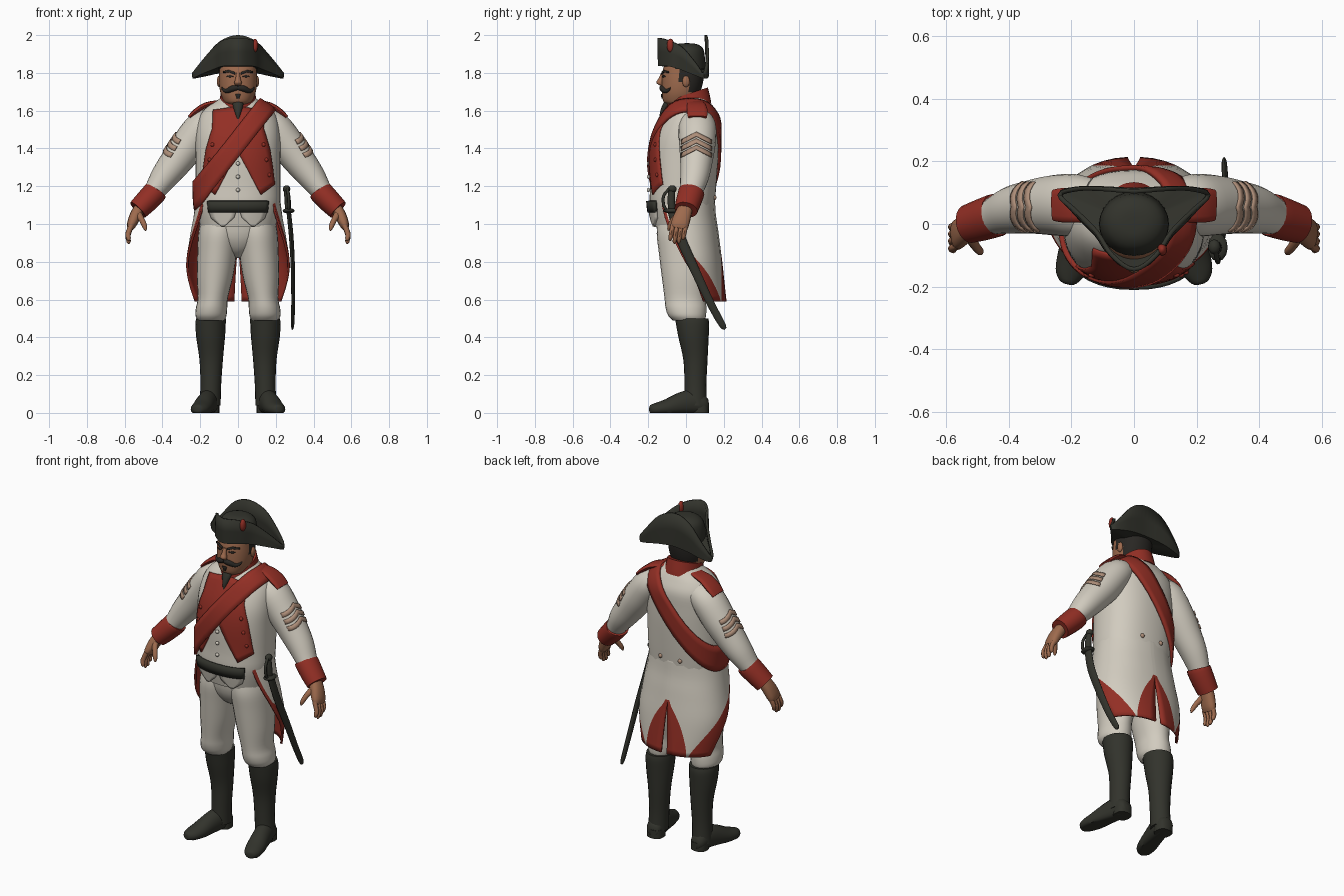
import bpy, bmesh, math
from mathutils import Vector as V
from mathutils.bvhtree import BVHTree

COL = {"white_cloth": (.64, .60, .52), "red_cloth": (.29, .028, .018), "black_leather": (.032, .033, .025),
       "skin": (.34, .145, .075), "tan_braid": (.42, .27, .19), "dark_hair": (.022, .02, .017)}
M = {}
for key, c in COL.items():
    M[key] = bpy.data.materials.new(key)
    M[key].diffuse_color = (*c, 1)
W, R, K, S, T, H = COL
X, Y, Z = V((1, 0, 0)), V((0, 1, 0)), V((0, 0, 1))


def build(name, verts, faces, mats, idx=None, mirror=False, thick=0, fix=True, off=-1):
    me = bpy.data.meshes.new(name)
    me.from_pydata([(v[0], v[1], max(v[2], 0)) for v in verts], [], faces)
    if fix:
        bm = bmesh.new()
        bm.from_mesh(me)
        bmesh.ops.recalc_face_normals(bm, faces=bm.faces)
        bm.to_mesh(me)
        bm.free()
    for m in mats:
        me.materials.append(M[m])
    if idx:
        me.polygons.foreach_set("material_index", idx)
    me.polygons.foreach_set("use_smooth", [True] * len(me.polygons))
    me.set_sharp_from_angle(angle=math.radians(50))
    ob = bpy.data.objects.new(name, me)
    bpy.context.collection.objects.link(ob)
    if mirror:
        ob.modifiers.new("mirror", 'MIRROR')
    if thick:
        s = ob.modifiers.new("thickness", 'SOLIDIFY')
        s.thickness, s.offset, s.material_offset = thick, off, 1 if len(mats) > 1 else 0
    return ob


def spline(pts, k, closed=False):
    n, out = len(pts), []
    get = (lambda i: pts[i % n]) if closed else (lambda i: pts[min(max(i, 0), n - 1)])
    for i in range(n if closed else n - 1):
        for s in range(k):
            t = s / k
            out.append([.5 * (2 * b + (c - a) * t + (2 * a - 5 * b + 4 * c - d) * t * t + (3 * b - a - 3 * c + d) * t ** 3)
                        for a, b, c, d in zip(get(i - 1), get(i), get(i + 1), get(i + 2))])
    return out if closed else out + [list(pts[-1])]


def oval(a, p):
    c, s = math.cos(a), math.sin(a)
    return math.copysign(abs(c) ** (2 / p), c), math.copysign(abs(s) ** (2 / p), s)


def tube(name, st, mat, n=16, k=3, p=2, flat=False, ref=Y, mirror=False, rule=None, tilt=0):
    """Skin over oval stations (x, y, z, radius 1, radius 2)."""
    st = spline(st, k)
    verts, faces = [], []
    for i, (x, y, z, r1, r2) in enumerate(st):
        d = Z if flat else (V(st[min(i + 1, len(st) - 1)][:3]) - V(st[max(i - 1, 0)][:3])).normalized()
        u = ref.cross(d).normalized()
        v = d.cross(u)
        for j in range(n):
            a, b = oval(2 * math.pi * j / n, p)
            q = V((x, y, z)) + u * (a * r1) + v * (b * r2)
            q.z += tilt * q.y
            verts.append(q)
    for i in range(len(st) - 1):
        for j in range(n):
            a, b = i * n + j, i * n + (j + 1) % n
            faces.append((a, b, b + n, a + n))
    faces += [tuple(range(n)), tuple(range(len(verts) - n, len(verts)))]
    mats = mat if isinstance(mat, list) else [mat]
    idx = [rule(sum((verts[v] for v in f), V()) / len(f)) for f in faces] if rule else None
    return build(name, verts, faces, mats, idx, mirror)


def ball(name, c, r, mat, mirror=False, n=12):
    st = []
    for i in range(9):
        t = .04 + (math.pi - .08) * i / 8
        st.append((c[0], c[1], c[2] - r[2] * math.cos(t), r[0] * math.sin(t), r[1] * math.sin(t)))
    return tube(name, st, mat, n, 1, flat=True, mirror=mirror)


def tree_of(ob):
    return BVHTree.FromPolygons([v.co.copy() for v in ob.data.vertices], [tuple(f.vertices) for f in ob.data.polygons])


def drape(name, mat, tree, ray, nu, nv, off, mirror=False, closed=False):
    """Thin cloth laid on a surface by casting rays."""
    verts, norms, faces, cols = [], [], [], nu if closed else nu + 1
    for i in range(cols):
        for j in range(nv + 1):
            o, d = ray(i / nu, j / nv)
            hit = tree.ray_cast(o, d)
            if hit[0] is None:
                hit = tree.find_nearest(o + d)
            verts.append(hit[0] + hit[1] * off)
            norms.append(hit[1])
    for i in range(nu):
        for j in range(nv):
            a, b = i * (nv + 1) + j, ((i + 1) % cols) * (nv + 1) + j
            faces.append((a, b, b + 1, a + 1))
    f = faces[len(faces) // 2]
    if (verts[f[1]] - verts[f[0]]).cross(verts[f[3]] - verts[f[0]]).dot(norms[f[0]]) < 0:
        faces = [q[::-1] for q in faces]
    return build(name, verts, faces, [mat], mirror=mirror, thick=off * 1.1, fix=False)


def strip(A, B, d):
    def along(P, u):
        i = min(int(u * (len(P) - 1)), len(P) - 2)
        return V(P[i]).lerp(V(P[i + 1]), u * (len(P) - 1) - i)

    def ray(u, v):
        p = along(A, u).lerp(along(B, u), v)
        return p - d, d
    return ray


def front(*pts):
    return [(x, 0, z) for x, z in pts]


# Torso of the coat, and things laid on it
torso = tube("torso", [(0, -.012, .985, .2, .158), (0, -.02, 1.1, .222, .172), (0, -.015, 1.2, .225, .175),
                       (0, -.01, 1.35, .225, .18), (0, 0, 1.46, .225, .172), (0, .018, 1.55, .212, .152),
                       (0, .022, 1.61, .175, .122), (0, .025, 1.65, .115, .095), (0, .025, 1.68, .08, .075)],
             W, 40, 4, 2.3, flat=True)
tt = tree_of(torso)
drape("lapel", R, tt, strip(front((0, 1.62), (0, 1.5), (0, 1.38), (.06, 1.27), (.12, 1.155)),
                            front((.13, 1.6), (.135, 1.5), (.165, 1.4), (.18, 1.3), (.19, 1.21)), Y), 16, 6, .008, True)
drape("waistcoat_flap", W, tt, strip(front((.008, 1.07), (.02, 1.035), (.07, .99)),
                                     front((.15, 1.07), (.135, 1.03), (.085, .99)), Y), 8, 5, .012, True)
D, N = V((.39, 0, .5)).normalized(), V((.5, 0, -.39)).normalized()
drape("shoulder_sash", R, tt, lambda u, v: (V((-.045, 0, 1.375)) + N * (.1 * v - .05),
      Y * math.cos(2 * math.pi * u) + D * math.sin(2 * math.pi * u)), 72, 4, .016, closed=True)
drape("belt", K, tt, lambda u, v: (V((0, -.02, 1.065 + .058 * v)), V((math.sin(1.7 * u - .85), -math.cos(1.7 * u - .85), 0))),
      20, 2, .018)
for x, z, m in [(.135, 1.42, R), (.15, 1.34, R), (.165, 1.26, R), (.0, 1.32, W), (0, 1.25, W), (0, 1.18, W)]:
    p = tt.ray_cast(V((x, -1, z)), Y)[0]
    ball("front_button", p - Y * .008, (.011, .009, .011), m, x > 0, 10)
ball("back_button", (.065, .15, 1.14), (.013, .012, .013), T, True, 10)

# Coat tails: open skirt with red lining and turned back corners
rows = spline([(1.14, .222, .172, -.019, 130), (1.05, .235, .176, -.018, 122), (.97, .248, .182, -.012, 113),
               (.9, .26, .185, -.006, 104), (.8, .274, .192, 0, 91), (.7, .27, .203, 0, 77), (.59, .25, .215, 0, 66)], 3)
verts, faces, idx = [], [], []
for z, rx, ry, cy, pm in rows:
    k = min(max((z - .6) / .3, 0), 1)
    a, b, p0 = max(.42 * (1 - k), .02), .46 + .49 * k, math.radians(3.5) * (1 - k)
    cuts = [a * i / 3 for i in range(3)] + [a + (b - a) * i / 7 for i in range(7)] + [b + (1 - b) * i / 4 for i in range(5)]
    for s in cuts:
        c, n = oval(p0 + s * (math.radians(pm) - p0), 2.2)
        verts.append((rx * n, cy + ry * c, z))
nc = 15
for i in range(len(rows) - 1):
    for j in range(nc - 1):
        a = i * nc + j
        faces.append((a, a + 1, a + nc + 1, a + nc))
        idx.append(1 if j > 9 or (j < 3 and rows[i][0] < .905) else 0)
build("coat_tails", verts, faces, [W, R, R], idx, True, .012, False)

# Arms, braid, cuffs and shoulder straps
arm = tube("sleeve", [(.13, .06, 1.545, .072, .085), (.19, .06, 1.51, .09, .1), (.26, .06, 1.42, .092, .096),
                      (.325, .055, 1.335, .085, .086), (.39, .045, 1.25, .073, .076), (.45, .025, 1.165, .054, .06),
                      (.49, .012, 1.12, .05, .055)], W, 24, 4, mirror=True)
ta = tree_of(arm)
for z in (1.485, 1.45, 1.415):
    A = [(.3, -.022, z - .04), (.3, .055, z), (.3, .132, z - .04)]
    drape("sleeve_chevron", T, ta, strip(A, [(x, y, h - .023) for x, y, h in A], -X), 12, 2, .006, True)
tube("cuff", [(.437, .03, 1.172, .062, .068), (.445, .027, 1.162, .064, .07), (.49, .012, 1.115, .061, .067),
              (.53, 0, 1.075, .056, .062)], R, 20, 2, mirror=True)
tube("shoulder_strap", [(.09, .045, 1.648, .01, .04), (.17, .055, 1.63, .014, .05), (.225, .06, 1.595, .014, .055),
                        (.258, .06, 1.565, .01, .05)], R, 12, 3, 3, mirror=True)

# Hands
tube("palm", [(.51, .004, 1.1, .03, .035), (.54, -.015, 1.05, .031, .044), (.562, -.032, 1.0, .026, .048),
              (.57, -.038, .975, .016, .042)], S, 14, 3, 2.4, mirror=True)
for i, ln in enumerate((.065, .08, .078, .06)):
    y = -.07 + .023 * i
    tube("finger", [(.563, y, .995, .014, .013), (.582, y - .008, .975 - ln * .4, .014, .012),
                    (.578, y - .014, .985 - ln, .011, .01), (.574, y - .016, .978 - ln, .004, .004)], S, 8, 2, mirror=True)
tube("thumb", [(.53, -.035, 1.055, .02, .018), (.508, -.07, 1.02, .015, .014), (.493, -.088, .985, .013, .012),
               (.489, -.094, .965, .004, .004)], S, 10, 2, mirror=True)

# Breeches and boots
tube("breeches_leg", [(.09, -.01, 1.03, .105, .135), (.1, -.01, .95, .11, .145), (.11, -.006, .85, .105, .138),
                      (.122, -.004, .72, .096, .124), (.133, -.004, .61, .08, .11), (.14, 0, .555, .083, .108),
                      (.143, .006, .515, .082, .1), (.143, .015, .49, .07, .085)], W, 24, 4, flat=True, mirror=True)
tube("breeches_seat", [(0, -.005, .82, .02, .04), (0, -.005, .86, .09, .1), (0, -.008, .93, .17, .138),
                       (0, -.01, 1.02, .19, .15)], W, 28, 3, flat=True)
tube("boot_shaft", [(.143, .03, .5, .079, .088), (.145, .035, .47, .08, .088), (.145, .04, .4, .076, .08),
                    (.142, .05, .28, .062, .064), (.144, .05, .15, .055, .058), (.148, .052, .04, .056, .06)],
     K, 20, 4, flat=True, mirror=True)
tube("boot_foot", [(.143, .118, .045, .03, .03), (.146, .095, .045, .046, .05), (.155, .04, .055, .05, .07),
                   (.172, -.03, .045, .052, .062), (.19, -.1, .028, .054, .045), (.205, -.155, .02, .047, .034),
                   (.212, -.185, .02, .028, .024), (.214, -.193, .02, .01, .012)], K, 18, 3, ref=Z, mirror=True)
tube("boot_heel", [(.147, .075, 0, .048, .046), (.147, .075, .05, .048, .046)], K, 16, 1, 2.6, flat=True, mirror=True)

# Head: hair is the back and temples
head = tube("head", [(0, .01, 1.58, .07, .08), (0, -.015, 1.63, .068, .085), (0, -.03, 1.65, .076, .09),
                     (0, -.027, 1.69, .092, .1), (0, -.02, 1.74, .1, .108), (0, -.014, 1.8, .1, .111),
                     (0, -.01, 1.85, .095, .1), (0, -.005, 1.89, .06, .07)], [S, H], 36, 5, 2.15, flat=True,
            rule=lambda c: 1 if c.z > 1.70 and (c.y > .02 or (c.z > 1.75 and c.y > -.03)) else 0)
th = tree_of(head)
ball("ear", (.1, .0, 1.755), (.012, .02, .03), S, True)
tube("nose", [(0, -.122, 1.8, .01, .01), (0, -.132, 1.77, .013, .015), (0, -.14, 1.748, .02, .018),
              (0, -.128, 1.732, .014, .01)], S, 10, 3, flat=True)
drape("eyebrow", H, th, strip(front((.016, 1.803), (.045, 1.814), (.075, 1.808)),
                              front((.016, 1.791), (.045, 1.802), (.075, 1.8)), Y), 8, 2, .007, True)
drape("eye", H, th, strip(front((.025, 1.783), (.042, 1.788), (.06, 1.783)),
                          front((.025, 1.779), (.042, 1.776), (.06, 1.779)), Y), 6, 2, .003, True)
tube("moustache", [(0, -.13, 1.722, .012, .012), (.03, -.126, 1.717, .016, .014), (.058, -.108, 1.704, .012, .012),
                   (.078, -.09, 1.712, .007, .007), (.086, -.083, 1.724, .002, .002)], H, 10, 3, mirror=True)
drape("lower_lip_beard", H, th, strip(front((-.014, 1.688), (-.006, 1.665)), front((.014, 1.688), (.006, 1.665)), Y), 3, 3, .006)

# Collar and neck cloth
tube("collar", [(0, .012, 1.595, .112, .122), (0, .012, 1.62, .104, .118), (0, .008, 1.685, .092, .108)],
     R, 28, 3, flat=True, tilt=.33)
tube("neck_cloth", [(0, -.135, 1.55, .004, .006), (0, -.122, 1.59, .016, .016), (0, -.105, 1.63, .028, .02),
                    (0, -.095, 1.655, .024, .016)], K, 12, 3, flat=True)


# Three cornered hat: turned up brim around a crown
def loop(half):
    return spline(half + [(-x, y, z) for x, y, z in half[-2:0:-1]], 4, True)


top = loop([(0, .105, 2.0), (.1, .112, 1.965), (.18, .112, 1.875), (.238, .092, 1.8), (.19, .045, 1.86),
            (.12, -.025, 1.94), (.07, -.1, 1.975), (0, -.145, 1.985)])
low = loop([(0, .112, 1.81), (.1, .116, 1.802), (.18, .115, 1.785), (.236, .097, 1.775), (.185, .03, 1.80),
            (.122, -.035, 1.825), (.078, -.095, 1.84), (0, -.143, 1.842)])
mid = [[(a + b) / 2 for a, b in zip(p, q)] for p, q in zip(top, low)]
inner = [[q[0] * .5, q[1] * .5, (q[2] + 1.83) / 2] for q in low]
n = len(top)
verts = top + mid + low + inner + [(0, 0, 1.83)]
faces = [(r * n + j, r * n + (j + 1) % n, (r + 1) * n + (j + 1) % n, (r + 1) * n + j) for r in range(3) for j in range(n)]
faces += [(3 * n + j, 3 * n + (j + 1) % n, 4 * n) for j in range(n)]
build("hat_brim", verts, faces, [K], thick=.014, off=0)
tube("hat_crown", [(0, .0, 1.82, .112, .104), (0, 0, 1.88, .11, .1), (0, .005, 1.93, .095, .085),
                   (0, .005, 1.953, .055, .05), (0, .005, 1.957, .01, .01)], K, 24, 3, flat=True)
ball("hat_cockade", (.09, -.082, 1.945), (.016, .02, .036), R)

# Sabre in its scabbard on the left hip
tube("scabbard", [(.268, -.072, 1.07, .012, .026), (.282, -.03, .93, .012, .026), (.291, .05, .75, .011, .024),
                  (.292, .13, .58, .01, .021), (.289, .19, .47, .009, .018), (.288, .208, .445, .004, .008)], K, 12, 4)
tube("sabre_grip", [(.267, -.072, 1.06, .014, .018), (.263, -.078, 1.12, .017, .02), (.258, -.075, 1.18, .014, .018)], K, 12, 3)
ball("sabre_pommel", (.257, -.073, 1.185), (.02, .024, .02), K)
ball("sabre_guard", (.268, -.075, 1.07), (.032, .045, .014), K)
tube("knuckle_guard", [(.268, -.1, 1.07, .008, .008), (.269, -.118, 1.1, .008, .008), (.267, -.118, 1.15, .008, .008),
                       (.26, -.085, 1.19, .008, .008)], K, 8, 4)
